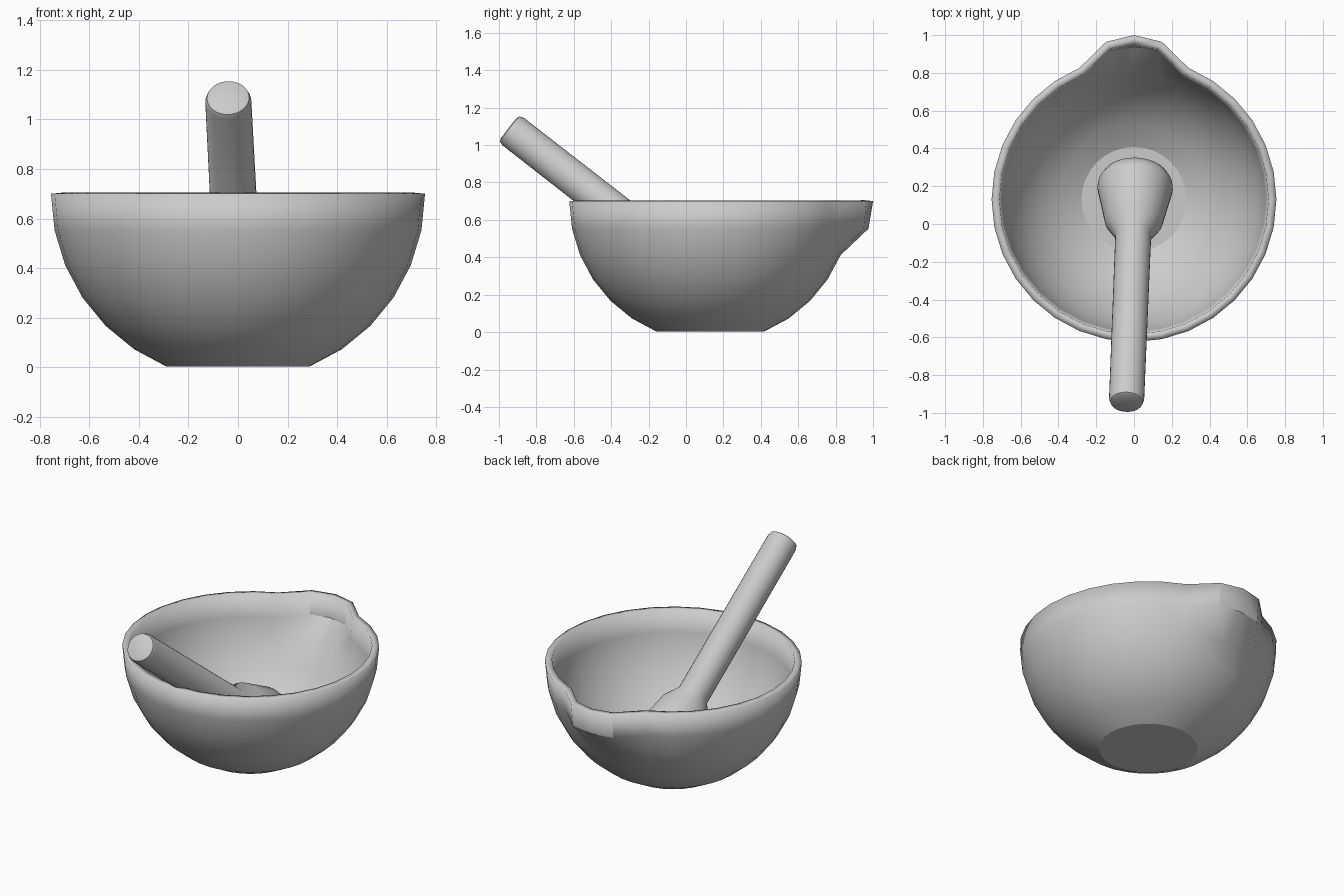
import bpy, bmesh, math
from mathutils import Vector

cube = bpy.data.objects.get("Cube")
if cube:
    bpy.data.objects.remove(cube, do_unlink=True)

stone = bpy.data.materials.new("light_grey_stone")
stone.use_nodes = True
stone.diffuse_color = (0.6, 0.6, 0.6, 1)
stone.node_tree.nodes["Principled BSDF"].inputs["Base Color"].default_value = (0.6, 0.6, 0.6, 1)


def make_object(name, bm, smooth_angle):
    bmesh.ops.recalc_face_normals(bm, faces=bm.faces)
    mesh = bpy.data.meshes.new(name)
    bm.to_mesh(mesh)
    bm.free()
    obj = bpy.data.objects.new(name, mesh)
    bpy.context.collection.objects.link(obj)
    mesh.materials.append(stone)
    bpy.ops.object.select_all(action="DESELECT")
    obj.select_set(True)
    bpy.context.view_layer.objects.active = obj
    bpy.ops.object.shade_smooth_by_angle(angle=math.radians(smooth_angle))
    return obj


def lathe(name, profile, sides, smooth_angle):
    """Revolve (radius, height) points about z, capping both ends."""
    bm = bmesh.new()
    rings = []
    for r, h in profile:
        rings.append([bm.verts.new((r * math.cos(a), r * math.sin(a), h))
                      for a in (math.tau * i / sides for i in range(sides))])
    for low, high in zip(rings, rings[1:]):
        for i in range(sides):
            j = (i + 1) % sides
            bm.faces.new((low[i], low[j], high[j], high[i]))
    bm.faces.new(rings[0])
    bm.faces.new(rings[-1])
    return make_object(name, bm, smooth_angle)


# Bowl: lower half of a sphere with a flat base
RADIUS, RIM, CENTRE_Y, SIDES = 0.754, 0.7, 0.13, 32
bm = bmesh.new()
bmesh.ops.create_uvsphere(bm, u_segments=SIDES, v_segments=16, radius=RADIUS)
base_z = -RADIUS * math.sin(math.radians(67.5))
bmesh.ops.delete(bm, geom=[v for v in bm.verts if v.co.z > 0.01 or v.co.z < base_z - 0.01],
                 context="VERTS")
bmesh.ops.contextual_create(bm, geom=[e for e in bm.edges
                                      if all(v.co.z < base_z + 0.01 for v in e.verts)])

# Pouring spout: pull out the top two rows at the back
for v in bm.verts:
    if v.co.y > 0 and abs(v.co.x) < 0.2 and v.co.z > -0.2:
        v.co.y += 0.116 if abs(v.co.x) < 0.01 else 0.095
        if v.co.z < -0.1 and abs(v.co.x) < 0.01:
            v.co.y -= 0.01
for v in bm.verts:
    v.co += Vector((0, CENTRE_Y, RIM))
    v.co.z = max(v.co.z, 0)
# Make sure the shell normals point outward
bmesh.ops.recalc_face_normals(bm, faces=bm.faces)
base = min(bm.faces, key=lambda f: f.calc_center_median().z)
if base.normal.z > 0:
    bmesh.ops.reverse_faces(bm, faces=bm.faces)
bowl = make_object("bowl", bm, 27)
wall = bowl.modifiers.new("wall", "SOLIDIFY")
wall.thickness = 0.042
wall.offset = -1

# Pestle: rounded grip, straight handle, flared head with a domed end
pestle = lathe("pestle", [
    (0.072, 0), (0.085, 0.006), (0.093, 0.03), (0.095, 1.12), (0.152, 1.21),
    (0.2, 1.44), (0.197, 1.47), (0.175, 1.51), (0.12, 1.54), (0.05, 1.555),
], 32, 40)
direction = Vector((0.032, 0.79, -0.615))
pestle.rotation_euler = direction.to_track_quat("Z", "Y").to_euler()
pestle.location = (-0.04, -0.947, 1.09)
